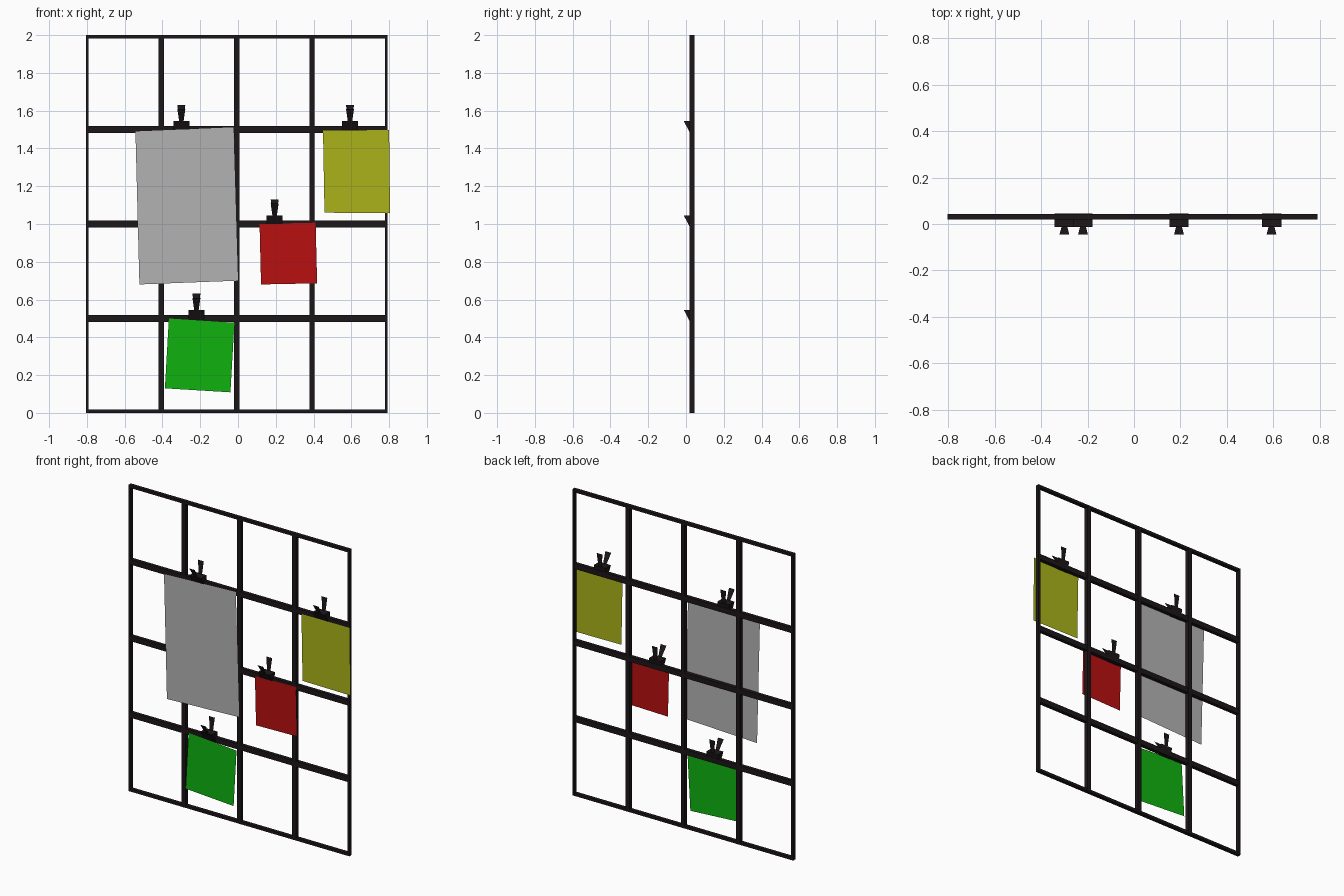
import bpy

if "Cube" in bpy.data.objects:
    bpy.data.objects.remove(bpy.data.objects["Cube"])

def material(name, rgb):
    m = bpy.data.materials.new(name)
    m.diffuse_color = (*rgb, 1)
    m.use_nodes = True
    m.node_tree.nodes["Principled BSDF"].inputs["Base Color"].default_value = m.diffuse_color
    return m

BLACK = material("black_metal", (0.012, 0.008, 0.009))

def mesh_object(name, verts, faces, mat):
    me = bpy.data.meshes.new(name)
    me.from_pydata(verts, [], faces)
    me.update()
    me.materials.append(mat)
    ob = bpy.data.objects.new(name, me)
    bpy.context.collection.objects.link(ob)
    return ob

def bar(name, x0, x1, z0, z1, y0=0.019, y1=0.044):
    v = [(x, y, z) for x in (x0, x1) for y in (y0, y1) for z in (z0, z1)]
    f = [(0, 1, 3, 2), (4, 6, 7, 5), (0, 4, 5, 1), (2, 3, 7, 6), (0, 2, 6, 4), (1, 5, 7, 3)]
    return mesh_object(name, v, f, BLACK)

# Grid rack: half-width bars on the border, full width inside
L, R, H = -0.805, 0.791, 2.0
HX, HZ = 0.014, 0.0175
for i in range(5):
    x = L + (R - L) * i / 4
    bar(f"vertical_bar_{i}", max(L, x - HX), min(R, x + HX), 0, H)
    z = H * i / 4
    # horizontals sit a hair inside the verticals to avoid coplanar faces
    bar(f"horizontal_bar_{i}", L + 0.001, R - 0.001, max(0, z - HZ), min(H, z + HZ), 0.0195, 0.0435)

# Paper sheets: flat, single-sided thickness, slightly crooked
def paper(name, corners, rgb):
    mesh_object(name, [(x, 0.012, z) for x, z in corners], [(3, 2, 1, 0)], material(name, rgb))

paper("grey_sheet", [(-.543, 1.49), (-.024, 1.512), (0, .70), (-.522, .68)], (.45, .45, .45))
paper("yellow_sheet", [(.45, 1.495), (.80, 1.497), (.805, 1.057), (.458, 1.06)], (.40, .45, .01))
paper("red_sheet", [(.114, 1.0), (.411, 1.007), (.419, .686), (.122, .68)], (.48, .005, .005))
paper("green_sheet", [(-.366, .50), (-.019, .477), (-.04, .109), (-.387, .13)], (.005, .45, .005))

# Binder clips: wedge body with two flat flared handles
def clip(name, x, z):
    w = 0.042
    profile = [(-.012, .046), (.045, .046), (.035, -.022), (.023, -.022)]
    v = [(x + s * w, y, z + h) for s in (-1, 1) for y, h in profile]
    f = [(3, 2, 1, 0), (4, 5, 6, 7)] + [(i, (i + 1) % 4, 4 + (i + 1) % 4, 4 + i) for i in range(4)]
    mesh_object(name + "_body", v, f, BLACK)
    for side, y0, y1, top in (("front", -.010, -.045, .108), ("back", .040, .045, .131)):
        v = [(x - .012, y0, z + .046), (x + .012, y0, z + .046),
             (x + .021, y1, z + top), (x - .021, y1, z + top)]
        mesh_object(f"{name}_{side}_handle", v, [(0, 1, 2, 3)], BLACK)

clip("grey_sheet_clip", -.30, 1.5)
clip("yellow_sheet_clip", .593, 1.5)
clip("red_sheet_clip", .194, 1.0)
clip("green_sheet_clip", -.22, .5)
